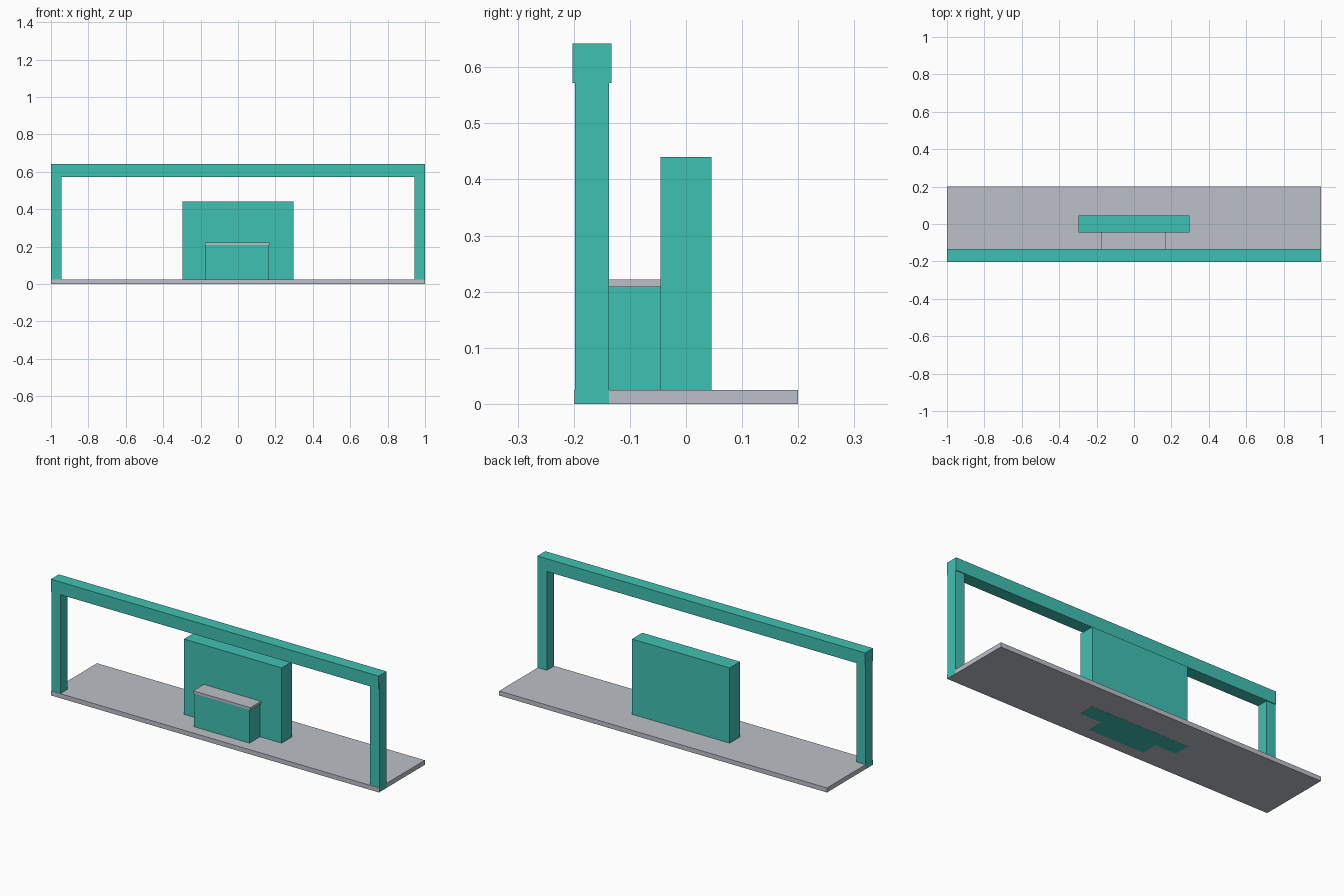
import bpy
import bmesh

cube = bpy.data.objects.get("Cube")
if cube:
    bpy.data.objects.remove(cube, do_unlink=True)


def material(name, rgb):
    mat = bpy.data.materials.new(name)
    mat.use_nodes = True
    mat.diffuse_color = (*rgb, 1)
    mat.node_tree.nodes["Principled BSDF"].inputs["Base Color"].default_value = (*rgb, 1)
    return mat


teal = material("teal", (0.051, 0.533, 0.445))
grey = material("light_grey", (0.503, 0.533, 0.578))


def box(name, x, y, z, mat):
    """Box spanning the given (min, max) range on each axis."""
    bm = bmesh.new()
    bmesh.ops.create_cube(bm, size=1)
    for v in bm.verts:
        v.co = [r[0] if c < 0 else r[1] for c, r in zip(v.co, (x, y, z))]
    mesh = bpy.data.meshes.new(name)
    bm.to_mesh(mesh)
    bm.free()
    mesh.materials.append(mat)
    obj = bpy.data.objects.new(name, mesh)
    bpy.context.collection.objects.link(obj)
    return obj


PROUD = 0.0005  # keeps teal faces just clear of the floor slab

# Floor slab
box("floor_slab", (-1, 1), (-0.2, 0.2), (0, 0.025), grey)

# Front frame: two posts and a slightly deeper beam
for side, sign in (("left", 1), ("right", -1)):
    span = sorted((sign * 0.944, sign * (1 + PROUD)))
    box(side + "_post", span, (-0.198, -0.137), (PROUD, 0.6), teal)
box("top_beam", (-1, 1), (-0.202, -0.133), (0.572, 0.642), teal)

# Back wall panel and the counter in front of it
box("wall_panel", (-0.298, 0.298), (-0.045, 0.045), (-PROUD, 0.44), teal)
box("counter", (-0.173, 0.166), (-0.137, -0.045), (-PROUD, 0.208), teal)
box("counter_top", (-0.177, 0.172), (-0.137, -0.045), (0.208, 0.222), grey)
